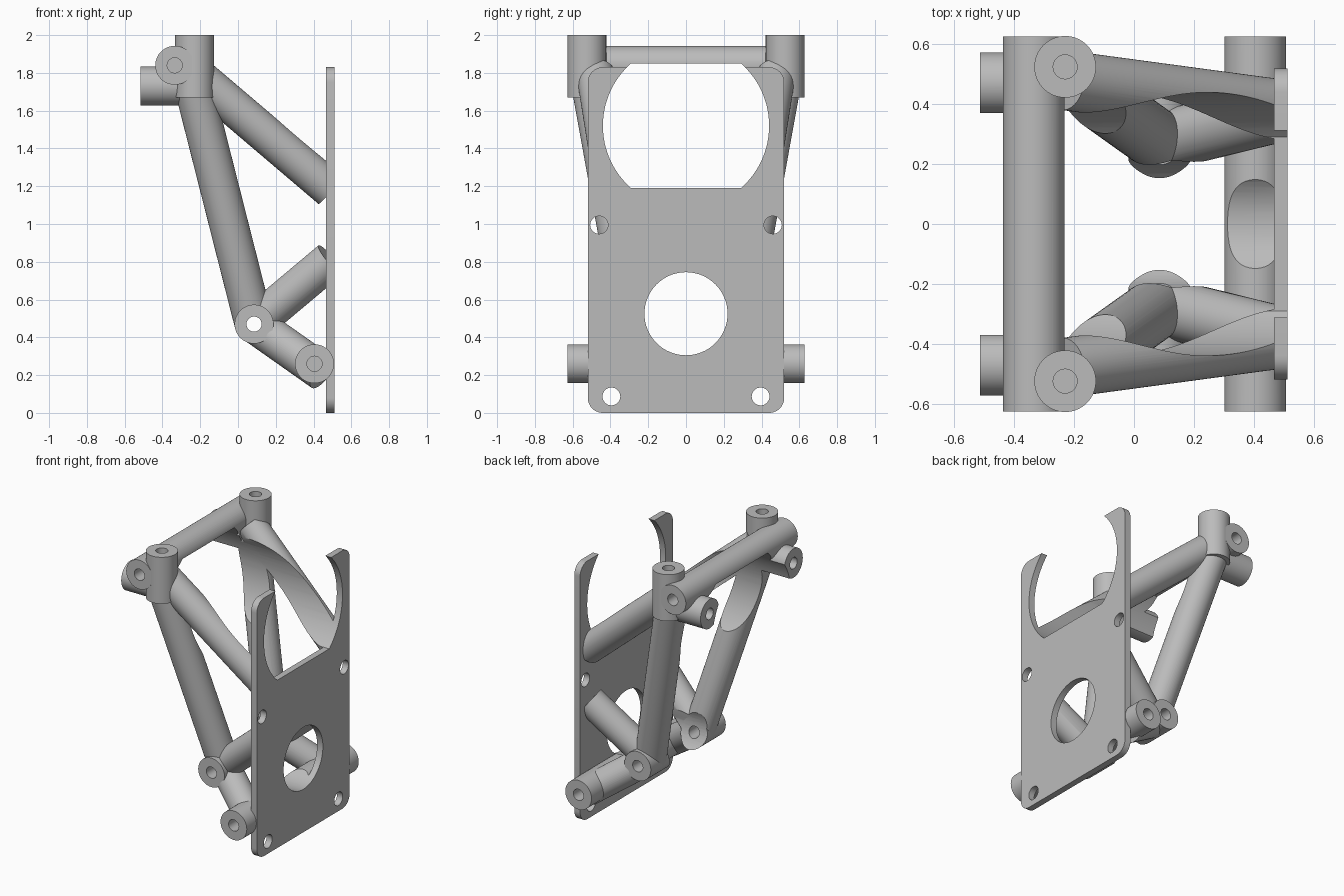
import bpy, bmesh, math
from mathutils import Vector

if "Cube" in bpy.data.objects:
    bpy.data.objects.remove(bpy.data.objects["Cube"], do_unlink=True)

grey = bpy.data.materials.new("plain grey")
grey.use_nodes = True
grey.diffuse_color = (0.5, 0.5, 0.5, 1)
grey.node_tree.nodes["Principled BSDF"].inputs["Base Color"].default_value = (0.5, 0.5, 0.5, 1)

R, BORE = 0.103, 0.04


def rod(bm, a, b, r=R):
    """Solid cylinder between two points."""
    a, b = Vector(a), Vector(b)
    d = b - a
    res = bmesh.ops.create_cone(bm, cap_ends=True, segments=64, radius1=r, radius2=r, depth=d.length)
    m = d.to_track_quat('Z', 'Y').to_matrix().to_4x4()
    m.translation = (a + b) / 2
    bmesh.ops.transform(bm, matrix=m, verts=res["verts"])


def prism(bm, outline, x0, x1):
    """Extrude a (y, z) outline along x."""
    face = bm.faces.new([bm.verts.new((x0, y, z)) for y, z in outline])
    res = bmesh.ops.extrude_face_region(bm, geom=[face])
    verts = [v for v in res["geom"] if isinstance(v, bmesh.types.BMVert)]
    bmesh.ops.translate(bm, verts=verts, vec=(x1 - x0, 0, 0))


def arc(cy, cz, r, a0, a1, n):
    return [(cy + r * math.cos(a0 + (a1 - a0) * i / n),
             cz + r * math.sin(a0 + (a1 - a0) * i / n)) for i in range(n + 1)]


def finish(bm, name):
    bmesh.ops.recalc_face_normals(bm, faces=bm.faces)
    me = bpy.data.meshes.new(name)
    bm.to_mesh(me)
    bm.free()
    me.materials.append(grey)
    ob = bpy.data.objects.new(name, me)
    bpy.context.collection.objects.link(ob)
    return ob


def tube(name, a, b, r=R):
    bm = bmesh.new()
    rod(bm, a, b, r)
    return finish(bm, name)


# Openings that pass through the whole frame: flattened window and round hole
bm = bmesh.new()
half = math.asin(0.33 / 0.44)
prism(bm, arc(0, 1.52, 0.44, -half, half, 32)
      + arc(0, 1.52, 0.44, math.pi - half, math.pi + half, 32), -1, 1)
rod(bm, (-1, 0, 0.525), (1, 0, 0.525), 0.22)
openings = finish(bm, "openings_cutter")

# Pin bores in the tube ends, and bolt holes in the plate
bores_bm, bolts_bm = bmesh.new(), bmesh.new()
for s in (-1, 1):
    rod(bores_bm, (-0.335, s * 0.7, 1.84), (-0.335, s * 0.45, 1.84), BORE)
    rod(bores_bm, (0.405, s * 0.7, 0.26), (0.405, s * 0.45, 0.26), BORE)
    rod(bores_bm, (0.085, s * 0.5, 0.47), (0.085, s * 0.05, 0.47), BORE)
    rod(bores_bm, (-0.23, s * 0.525, 2.1), (-0.23, s * 0.525, 1.8), BORE)
    rod(bores_bm, (-0.6, s * 0.47, 1.73), (-0.38, s * 0.47, 1.73), BORE)
    rod(bolts_bm, (0.4, s * 0.395, 0.087), (0.6, s * 0.395, 0.087), 0.047)
    rod(bolts_bm, (0.4, s * 0.46, 0.995), (0.6, s * 0.46, 0.995), 0.047)
bores = finish(bores_bm, "bores_cutter")
bolts = finish(bolts_bm, "bolts_cutter")

# Mounting plate with rounded corners
bm = bmesh.new()
c, q = 0.08, math.pi / 2
outline = []
for i, (y, z) in enumerate([(0.52 - c, 1.83 - c), (c - 0.52, 1.83 - c), (c - 0.52, c), (0.52 - c, c)]):
    outline += arc(y, z, c, i * q, (i + 1) * q, 10)
prism(bm, outline, 0.467, 0.512)
plate = finish(bm, "mounting_plate")

# Cross tubes
parts = [
    tube("upper_cross_tube", (-0.335, -0.627, 1.84), (-0.335, 0.627, 1.84)),
    tube("lower_cross_tube", (0.405, -0.627, 0.26), (0.405, 0.627, 0.26)),
    tube("hub_tube", (0.085, -0.42, 0.47), (0.085, 0.42, 0.47)),
]

# Side members, mirrored
for side, s in (("right", -1), ("left", 1)):
    hub = (0.085, s * 0.275, 0.47)
    parts += [
        tube(side + "_post", (-0.23, s * 0.525, 1.67), (-0.23, s * 0.525, 2.0)),
        tube(side + "_rear_stub", (-0.515, s * 0.47, 1.73), (-0.25, s * 0.47, 1.73)),
        tube(side + "_leg", (-0.235, s * 0.503, 1.73), hub),
        tube(side + "_upper_strut", (-0.23, s * 0.48, 1.795), (0.49, s * 0.383, 1.183), 0.1),
        tube(side + "_middle_strut", hub, (0.49, s * 0.375, 0.81), 0.1),
        tube(side + "_lower_strut", hub, (0.447, s * 0.46, 0.215), 0.1),
    ]

# Trim for strut ends at the outer face of the plate
bm = bmesh.new()
prism(bm, [(-1, -1), (1, -1), (1, 3), (-1, 3)], 0.511, 1.0)
trim = finish(bm, "trim_cutter")

# Cut everything, bake the result, and shade
for ob in parts + [plate]:
    cutters = [openings, bolts] if ob is plate else [openings, bores]
    if "strut" in ob.name:
        cutters.append(trim)
    for cutter in cutters:
        mod = ob.modifiers.new("cut", 'BOOLEAN')
        mod.operation, mod.solver, mod.object = 'DIFFERENCE', 'EXACT', cutter
    bpy.context.view_layer.update()
    dg = bpy.context.evaluated_depsgraph_get()
    baked = bpy.data.meshes.new_from_object(ob.evaluated_get(dg))
    ob.modifiers.clear()
    ob.data = baked

for cutter in (openings, bores, bolts, trim):
    bpy.data.objects.remove(cutter, do_unlink=True)

bpy.ops.object.select_all(action='DESELECT')
for ob in parts + [plate]:
    ob.select_set(True)
bpy.context.view_layer.objects.active = plate
bpy.ops.object.shade_smooth_by_angle(angle=math.radians(30))
